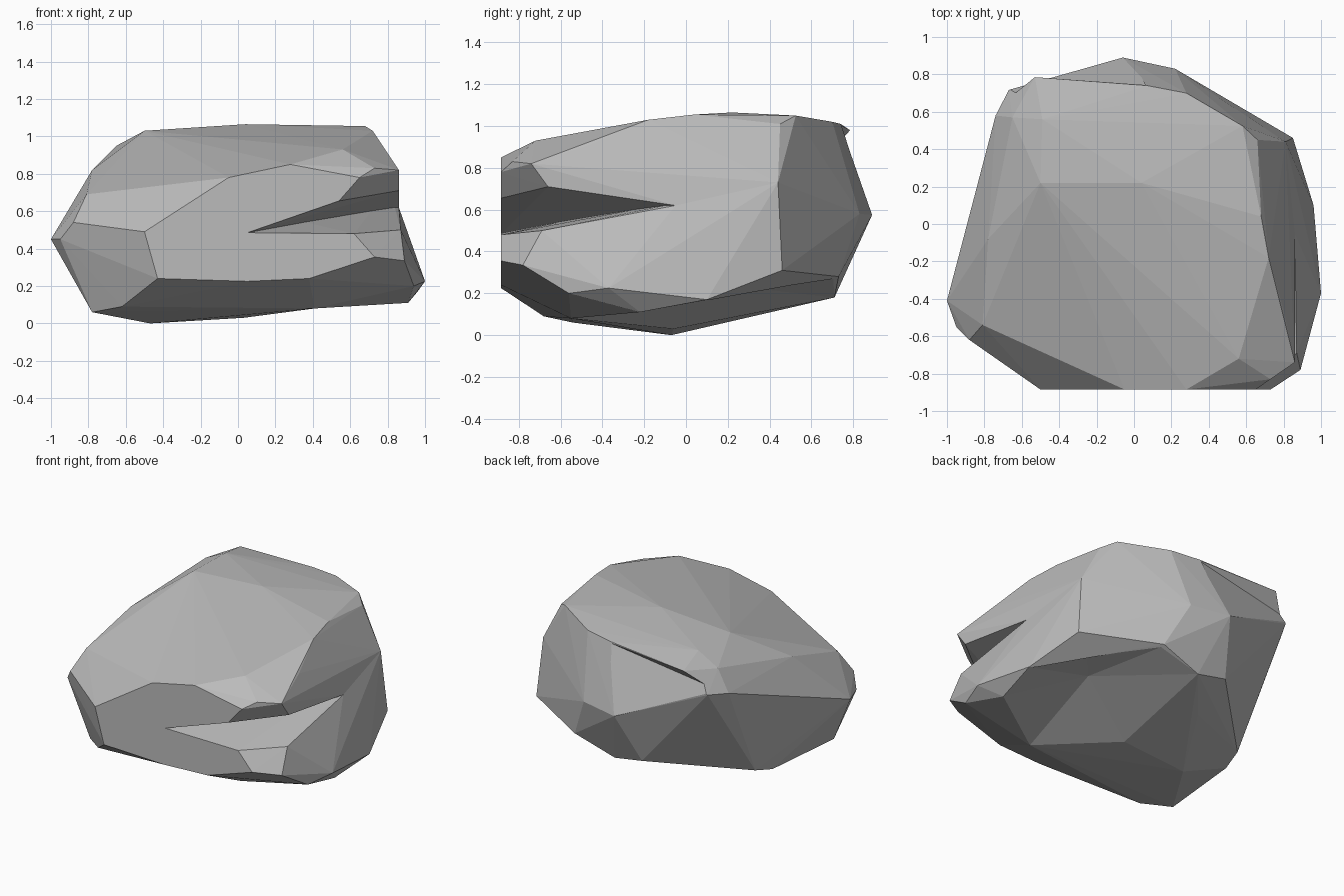
import bpy
import bmesh

# Remove the default cube only
default_cube = bpy.data.objects.get("Cube")
if default_cube:
    bpy.data.objects.remove(default_cube, do_unlink=True)


def make_material(name, color):
    material = bpy.data.materials.new(name)
    material.use_nodes = True
    material.diffuse_color = color
    shader = next(n for n in material.node_tree.nodes if n.type == "BSDF_PRINCIPLED")
    shader.inputs["Base Color"].default_value = color
    shader.inputs["Roughness"].default_value = 1
    return material


def hull_object(name, corners, material):
    """Faceted solid: the convex hull of a few chiselled corners."""
    bm = bmesh.new()
    for corner in corners:
        bm.verts.new(corner)
    bmesh.ops.convex_hull(bm, input=bm.verts[:])
    loose = [v for v in bm.verts if not v.link_faces]
    bmesh.ops.delete(bm, geom=loose, context="VERTS")
    bmesh.ops.recalc_face_normals(bm, faces=bm.faces[:])
    mesh = bpy.data.meshes.new(name)
    bm.to_mesh(mesh)
    bm.free()
    mesh.materials.append(material)
    obj = bpy.data.objects.new(name, mesh)
    bpy.context.collection.objects.link(obj)
    return obj


def combine(target, operation, tool):
    """Apply a boolean to the target and discard the tool object."""
    tool.hide_render = True
    modifier = target.modifiers.new(tool.name, "BOOLEAN")
    modifier.operation = operation
    modifier.solver = "EXACT"
    modifier.object = tool
    bpy.context.view_layer.objects.active = target
    bpy.ops.object.modifier_apply(modifier=modifier.name)
    bpy.data.objects.remove(tool, do_unlink=True)


stone_grey = make_material("stone grey", (0.5, 0.5, 0.5, 1))

# Crown: the broad, gently sloping upper facets
crown = [
    (-.78, -.08, .82), (-.5, .22, 1.03), (.04, .22, 1.065), (.68, .04, 1.055),
    (-.49, .56, 1.03), (-.53, .785, .98), (-.65, .57, .95), (.07, .74, 1.01),
    (.28, .7, 1.02), (.58, .525, 1.05), (.66, .45, 1.01), (.72, -.18, 1.03),
    (.8, -.46, .91), (.56, -.72, .93), (-.81, -.54, .69),
]

# Upper lip: front edge above the crack, with a chamfered corner
upper_lip = [
    (-.05, -.885, .78), (.28, -.885, .85), (.65, -.885, .78), (.73, -.83, .83),
    (.86, -.74, .82), (.86, -.66, .71), (.54, -.885, .655),
]

# Belt: widest corners shared by both halves; the last two are the crack's root
belt = [
    (-.5, -.885, .49), (-1, -.41, .45), (-.95, -.55, .45), (-.88, -.62, .54),
    (-.74, .58, .8), (-.67, .715, .82), (-.06, .89, .575), (.22, .83, .58),
    (.81, .44, .73), (.05, -.885, .485), (.86, -.05, .62),
]

# Lower lip: front and side edges below the crack
lower_lip = [
    (.62, -.885, .48), (.73, -.885, .355), (.89, -.78, .335), (.87, -.69, .5),
    (-.43, -.885, .24), (.05, -.885, .225), (.38, -.885, .24), (1, -.37, .225),
    (.94, -.56, .2), (.96, .1, .17), (.85, .46, .31), (.36, .73, .28),
]

# Base: the shallow underside
base = [
    (-.47, -.07, 0), (.03, -.06, .03), (-.78, -.54, .06), (-.62, -.68, .09),
    (.41, -.55, .08), (.91, -.22, .11), (.06, .71, .18), (-.16, .72, .22),
    (-.2, .4, .11), (-.72, .06, .06), (-.69, .21, .1),
]

# The two halves meet along the belt and leave the front crack open
boulder = hull_object("boulder", crown + upper_lip + belt, stone_grey)
lower_half = hull_object("lower_half", belt + lower_lip + base, stone_grey)
combine(boulder, "UNION", lower_half)

# Shallow crack tucked under the rear edge of the crown
rear_crack = hull_object("rear_crack", [
    (.07, .74, 1), (-.8, .692, .857), (-.53, .94, 1.137), (-.06, .937, .454),
], stone_grey)
combine(boulder, "DIFFERENCE", rear_crack)

# Hollow in the underside, deepest at the fifth corner
hollow = hull_object("underside_hollow", [
    (.06, .71, .18), (.03, -.06, .03), (.41, -.55, .08), (.91, -.22, .11),
    (.51, .15, .245), (.95, .1, .17), (.7, .37, .22), (.36, .72, .27),
    (.5, .1, -.3),
], stone_grey)
combine(boulder, "DIFFERENCE", hollow)

# Crisp facets
boulder.data.shade_flat()
